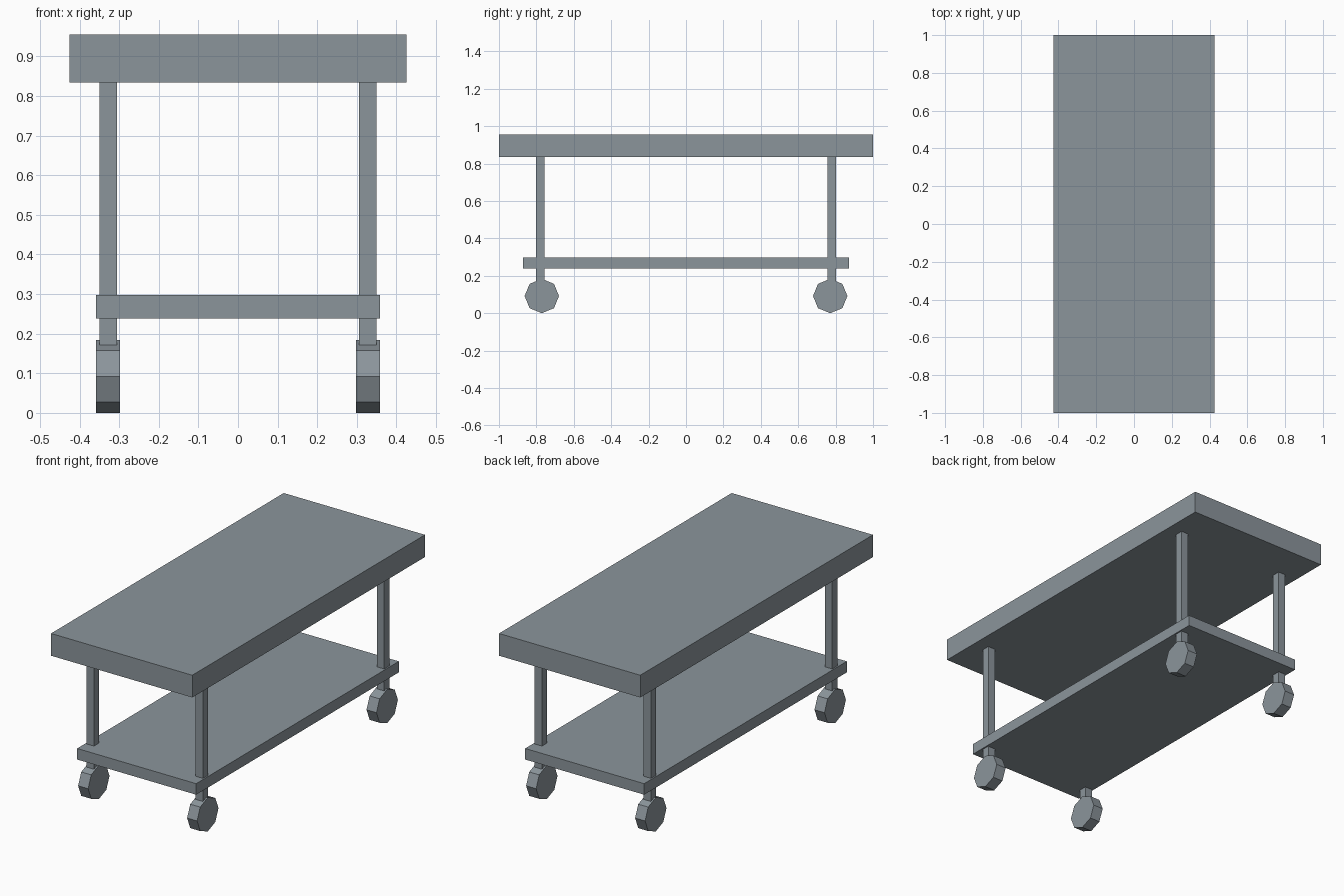
import bpy
import math

if "Cube" in bpy.data.objects:
    bpy.data.objects.remove(bpy.data.objects["Cube"])

# One steel-grey colour for the whole trolley
steel = bpy.data.materials.new("steel grey")
steel.diffuse_color = (0.26, 0.30, 0.33, 1)
steel.use_nodes = True
steel.node_tree.nodes["Principled BSDF"].inputs["Base Color"].default_value = steel.diffuse_color


def finish(obj, name):
    obj.name = name
    obj.data.materials.append(steel)


def box(name, x, y, z):
    """Box from (min, max) ranges on each axis."""
    bpy.ops.mesh.primitive_cube_add(size=1, location=[sum(r) / 2 for r in (x, y, z)])
    obj = bpy.context.object
    for v in obj.data.vertices:
        v.co = [c * (r[1] - r[0]) for c, r in zip(v.co, (x, y, z))]
    finish(obj, name)


# Thick table top and lower shelf
box("table_top", (-0.425, 0.425), (-1, 1), (0.834, 0.955))
box("lower_shelf", (-0.358, 0.358), (-0.871, 0.871), (0.238, 0.298))

# Legs with eight-sided wheels at the four corners
for sx, side in ((-1, "left"), (1, "right")):
    for sy, end in ((-1, "front"), (1, "back")):
        x = sorted((sx * 0.306, sx * 0.350))
        y = sorted((sy * 0.757, sy * 0.801))
        box(f"{end}_{side}_leg", x, y, (0.172, 0.834))

        # wheel corners point straight up, down, forwards and back
        bpy.ops.mesh.primitive_cylinder_add(
            vertices=8, radius=0.092, depth=0.06,
            location=(sx * 0.328, sy * 0.771, 0.092),
            rotation=(0, math.pi / 2, 0))
        finish(bpy.context.object, f"{end}_{side}_wheel")
